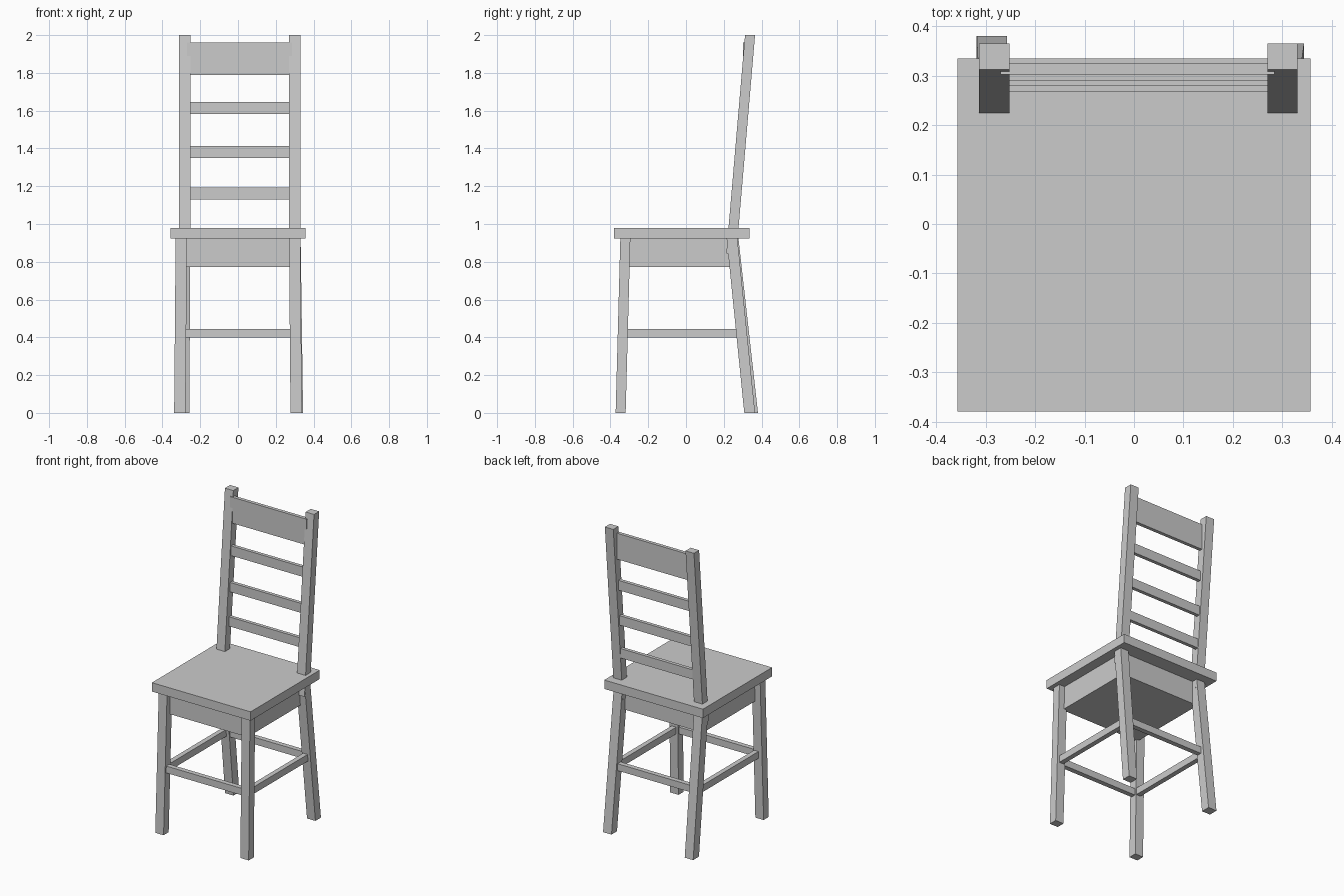
import bpy
import bmesh
from mathutils import Vector

if "Cube" in bpy.data.objects:
    bpy.data.objects.remove(bpy.data.objects["Cube"])


def prism(name, bottom, top, sx, sy):
    """Rectangular bar between two centre points, with level ends."""
    bm = bmesh.new()
    bmesh.ops.create_cube(bm, size=1)
    for v in bm.verts:
        c = Vector(top if v.co.z > 0 else bottom)
        v.co = c + Vector((v.co.x * sx, v.co.y * sy, 0))
    me = bpy.data.meshes.new(name)
    bm.to_mesh(me)
    bm.free()
    ob = bpy.data.objects.new(name, me)
    bpy.context.collection.objects.link(ob)
    return ob


def box(name, x, y, z):
    """Axis-aligned box from (min, max) ranges."""
    cx, cy = sum(x) / 2, sum(y) / 2
    return prism(name, (cx, cy, z[0]), (cx, cy, z[1]), x[1] - x[0], y[1] - y[0])


# Seat board and the solid apron block beneath it
box("seat", (-0.357, 0.357), (-0.38, 0.335), (0.922, 0.98))
box("apron", (-0.29, 0.29), (-0.315, 0.24), (0.772, 0.925))

# Front legs, splayed slightly outward and forward
for side, s in (("left", -1), ("right", 1)):
    prism(f"front_leg_{side}", (s * 0.308, -0.346, 0), (s * 0.30, -0.321, 0.93), 0.06, 0.053)

# Back legs, raked backward (the pair is slightly uneven)
prism("back_leg_left", (-0.288, 0.351, 0), (-0.283, 0.247, 0.93), 0.061, 0.06)
prism("back_leg_right", (0.314, 0.337, 0), (0.301, 0.243, 0.93), 0.061, 0.057)

# Back posts, leaning backward from under the seat
for side, x in (("left", -0.283), ("right", 0.301)):
    prism(f"back_post_{side}", (x, 0.240, 0.845), (x, 0.339, 2.0), 0.061, 0.053)

# Back slats, the top one being the wide crest rail
slats = ((0.267, 1.13, 1.192), (0.279, 1.35, 1.412), (0.290, 1.583, 1.647), (0.303, 1.79, 1.96))
for i, (y, z0, z1) in enumerate(slats):
    name = "crest_rail" if i == 3 else f"back_slat_{i + 1}"
    box(name, (-0.27, 0.285), (y, y + 0.023), (z0, z1))

# Leg stretchers on all four sides
Z = (0.40, 0.445)
box("stretcher_front", (-0.29, 0.29), (-0.35, -0.318), Z)
box("stretcher_back", (-0.28, 0.29), (0.28, 0.312), Z)
box("stretcher_left", (-0.309, -0.277), (-0.33, 0.29), Z)
box("stretcher_right", (0.287, 0.319), (-0.33, 0.29), Z)
